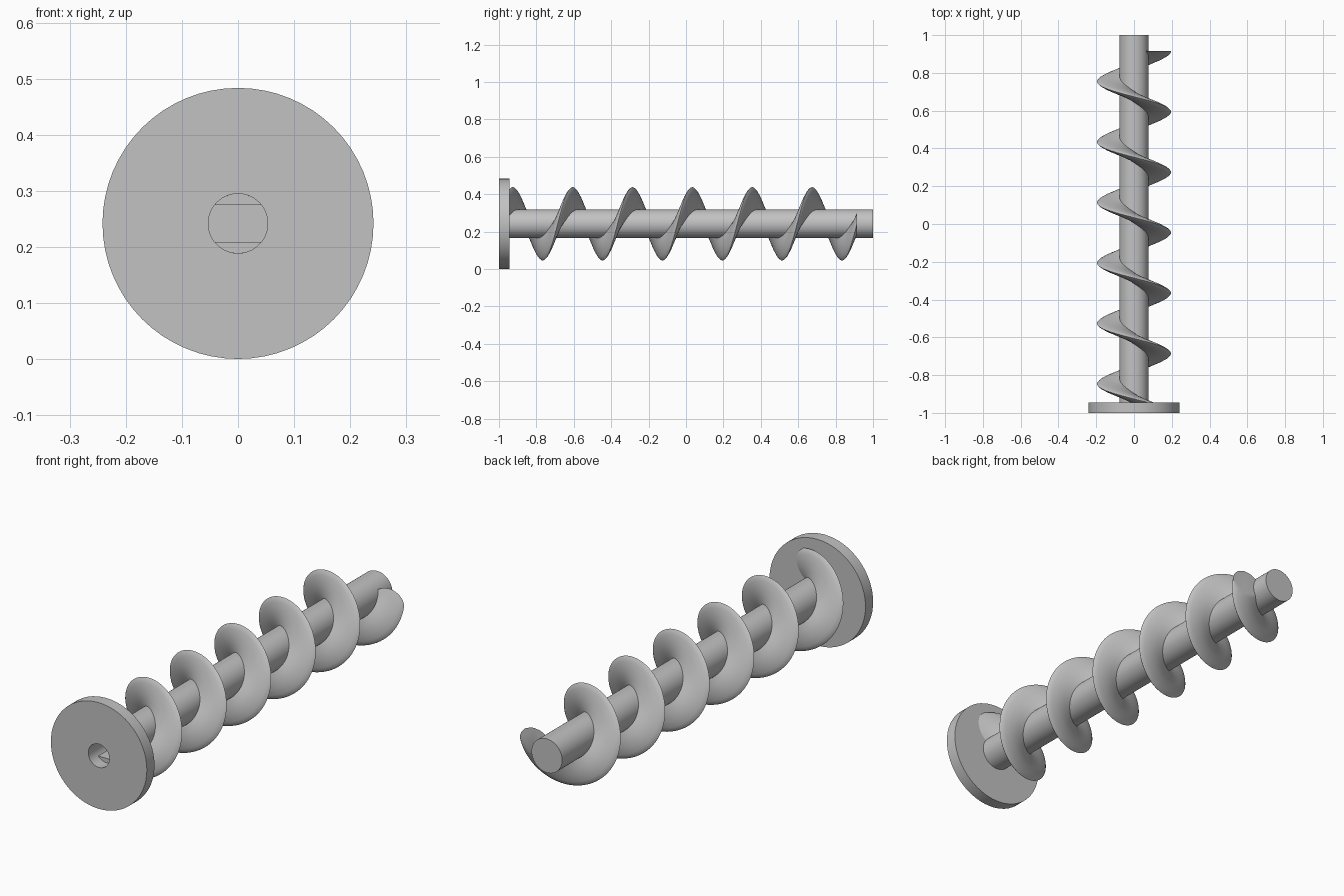
import bpy, bmesh
from math import sin, cos, pi, radians, asin

old = bpy.data.objects.get("Cube")
if old:
    bpy.data.objects.remove(old)

AXIS = 0.242        # height of the screw axis
HOLE = 0.053        # socket radius
PITCH = 0.32

steel = bpy.data.materials.new("grey steel")
steel.use_nodes = True
steel.diffuse_color = (0.54, 0.54, 0.54, 1)
steel.node_tree.nodes["Principled BSDF"].inputs["Base Color"].default_value = (0.54, 0.54, 0.54, 1)


def polar(r, a, y):
    return (r * cos(a), y, AXIS + r * sin(a))


def finish(bm, name, angle=30):
    bmesh.ops.remove_doubles(bm, verts=bm.verts, dist=1e-5)
    bmesh.ops.recalc_face_normals(bm, faces=bm.faces)
    mesh = bpy.data.meshes.new(name)
    bm.to_mesh(mesh)
    bm.free()
    mesh.materials.append(steel)
    obj = bpy.data.objects.new(name, mesh)
    bpy.context.collection.objects.link(obj)
    bpy.ops.object.select_all(action='DESELECT')
    obj.select_set(True)
    bpy.context.view_layer.objects.active = obj
    bpy.ops.object.shade_smooth_by_angle(angle=radians(angle))
    return obj


# Shaft with end disc and round socket, turned around the axis
bm = bmesh.new()
profile = [(0, -0.8), (HOLE, -0.8), (HOLE, -1), (0.2415, -1), (0.2415, -0.945),
           (0.077, -0.945), (0.077, 1), (0, 1)]
verts = [bm.verts.new((r, y, AXIS)) for r, y in profile]
edges = [bm.edges.new(pair) for pair in zip(verts, verts[1:])]
bmesh.ops.spin(bm, geom=verts + edges, cent=(0, 0, AXIS), axis=(0, 1, 0),
               angle=2 * pi, steps=64)
finish(bm, "shaft_and_disc")

# Flats that narrow the socket behind the disc
half = asin(0.033 / HOLE)
for side, name in ((1, "upper_socket_flat"), (-1, "lower_socket_flat")):
    bm = bmesh.new()
    arc = [half + (pi - 2 * half) * i / 16 for i in range(17)]
    face = bm.faces.new([bm.verts.new(polar(HOLE, side * a, -0.945)) for a in arc])
    out = bmesh.ops.extrude_face_region(bm, geom=[face])
    moved = [v for v in out["geom"] if isinstance(v, bmesh.types.BMVert)]
    bmesh.ops.translate(bm, verts=moved, vec=(0, 0.145, 0))
    finish(bm, name)

# Helical flight with a lens-shaped section: radius and half thickness
taper = [(0.07, 0.030), (0.11, 0.027), (0.145, 0.021), (0.175, 0.013), (0.19, 0.006)]
section = ([(r, -t) for r, t in taper] + [(0.196, 0)]
           + [(r, t) for r, t in reversed(taper)])
STEPS = 460
first, last = -38.2, 0.9
bm = bmesh.new()
rings = []
for i in range(STEPS + 1):
    a = first + (last - first) * i / STEPS
    rings.append([bm.verts.new(polar(r, a, 0.914 + t + PITCH * a / (2 * pi)))
                  for r, t in section])
n = len(section)
for a, b in zip(rings, rings[1:]):
    for j in range(n):
        k = (j + 1) % n
        bm.faces.new((a[j], a[k], b[k], b[j]))

# Trim the flight flat at both ends and close it
for y, direction in ((0.915, 1), (-0.96, -1)):
    bmesh.ops.bisect_plane(bm, geom=bm.verts[:] + bm.edges[:] + bm.faces[:],
                           plane_co=(0, y, 0), plane_no=(0, direction, 0),
                           clear_outer=True)
bmesh.ops.holes_fill(bm, edges=bm.edges[:], sides=0)
finish(bm, "screw_flight", 45)
